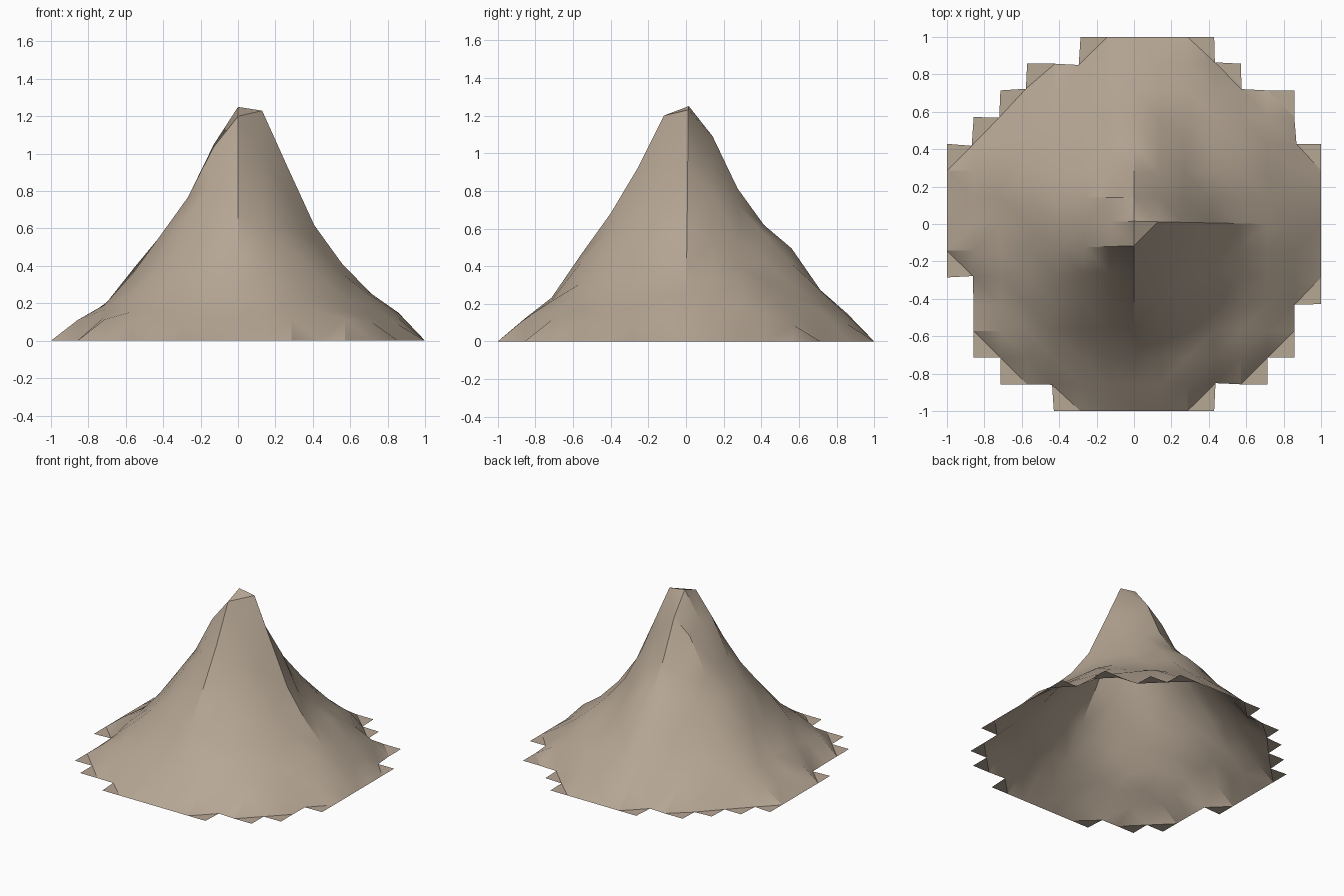
import bpy
import bmesh
import math
import random

random.seed(4)
cube = bpy.data.objects.get("Cube")
if cube:
    bpy.data.objects.remove(cube)

CELL = 1 / 7

# Stone colour
stone = bpy.data.materials.new("warm_stone")
stone.use_nodes = True
color = (0.47, 0.385, 0.30, 1)
stone.diffuse_color = color
stone.node_tree.nodes["Principled BSDF"].inputs["Base Color"].default_value = color

# Slope profiles, one height per grid step outward from the summit,
# running anticlockwise from east in eighths of a turn
east = (1.25, 1.23, .92, .60, .39, .24, .13, 0)
north_east = (1.25, 1.06, .78, .50, .34, .23, .13, 0)
north = (1.25, 1.09, .80, .63, .48, .27, .13, 0)
north_west = (1.25, 1.08, .80, .58, .40, .23, .12, 0)
west = (1.25, 1.05, .76, .57, .38, .20, .11, 0)
south_west = (1.25, 1.14, .88, .62, .42, .24, .13, 0)
south = (1.25, 1.20, .92, .66, .45, .25, .14, 0)
south_east = (1.25, 1.10, .80, .56, .38, .22, .12, 0)
SLOPES = (east, north_east, north, north_west, west, south_west, south, south_east)

# First and last column of each row of ground cells, front to back
ROWS = ((-3, 3), (-5, 5), (-6, 6), (-6, 6), (-6, 7), (-7, 7), (-7, 7),
        (-7, 7), (-7, 7), (-7, 7), (-6, 6), (-5, 6), (-4, 4), (-2, 3))


def along(profile, r):
    k = min(int(r), 6)
    t = min(r - k, 1)
    return profile[k] * (1 - t) + profile[k + 1] * t


def height(i, j):
    turn = (math.atan2(j, i) / math.tau * 8) % 8
    k = int(turn) % 8
    t = turn - int(turn)
    r = math.hypot(i, j)
    return along(SLOPES[k], r) * (1 - t) + along(SLOPES[(k + 1) % 8], r) * t


# Open mountain shell made of square cells with a stepped rim
bm = bmesh.new()
points = {}


def point(i, j):
    if (i, j) not in points:
        points[i, j] = bm.verts.new((i * CELL, j * CELL, height(i, j)))
    return points[i, j]


for row, (first, last) in enumerate(ROWS):
    j = row - 7
    for i in range(first, last):
        bm.faces.new([point(i, j), point(i + 1, j), point(i + 1, j + 1), point(i, j + 1)])

# Rim lies on the ground; inner points are roughened and drawn in near the top
for (i, j), v in points.items():
    r = math.hypot(i, j)
    if v.is_boundary:
        v.co.z = 0
        if r < 7:
            v.co.x += random.uniform(-.012, .012)
            v.co.y += random.uniform(-.012, .012)
    else:
        v.co.z = max(v.co.z, .1)
        if r > 1.2:
            v.co.z += random.uniform(-.022, .022)
        pull = 1 - .12 * max(0, 1 - r / 5)
        v.co.x *= pull
        v.co.y = v.co.y * pull + .015 * max(0, 1 - r / 5)

bmesh.ops.triangulate(bm, faces=bm.faces[:], quad_method='SHORT_EDGE')
mesh = bpy.data.meshes.new("mountain")
bm.to_mesh(mesh)
bm.free()
mesh.materials.append(stone)
mountain = bpy.data.objects.new("mountain", mesh)
bpy.context.collection.objects.link(mountain)

bpy.ops.object.select_all(action='DESELECT')
mountain.select_set(True)
bpy.context.view_layer.objects.active = mountain
bpy.ops.object.shade_smooth_by_angle(angle=math.radians(30))
